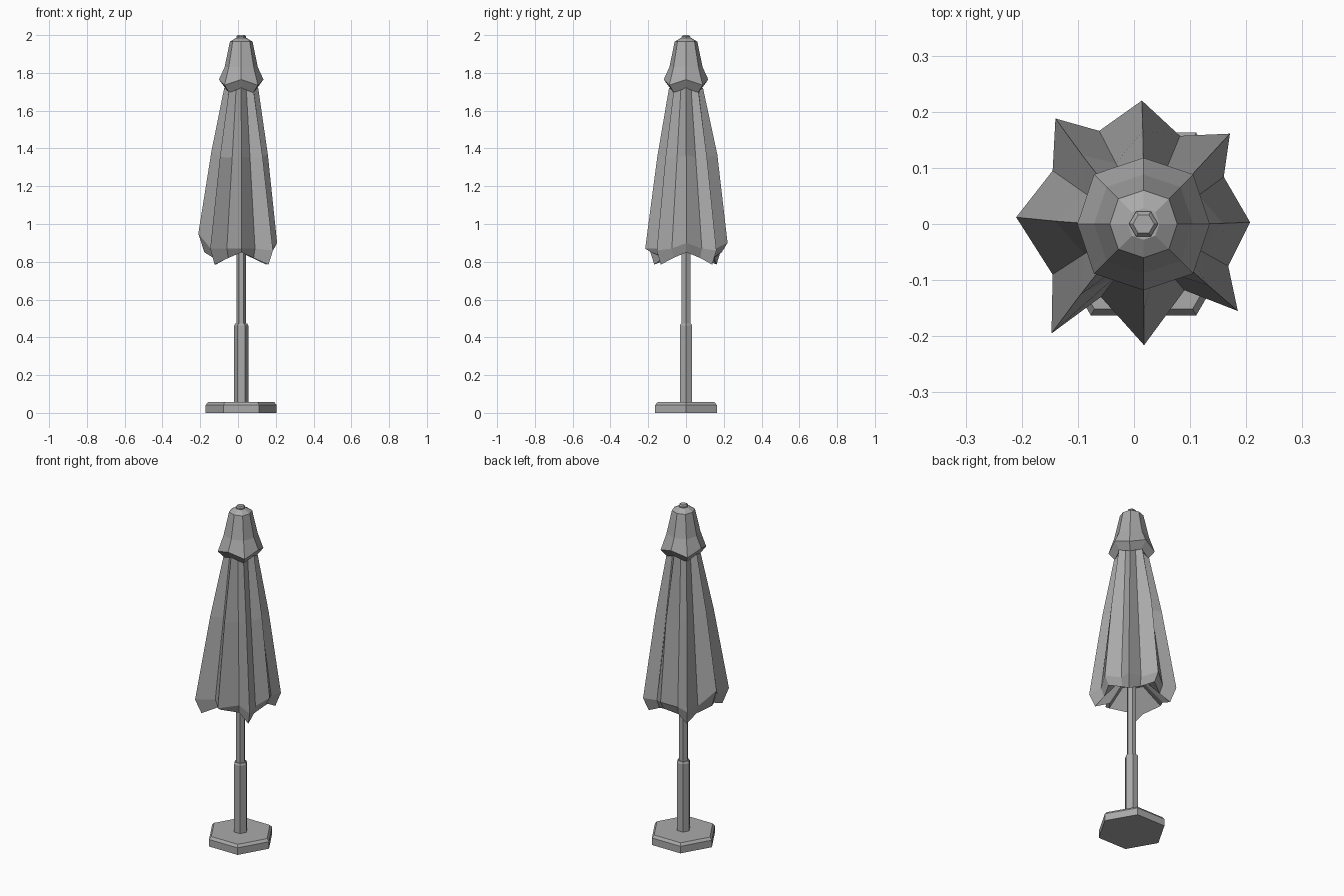
import bpy
from math import sin, cos, pi, radians
from mathutils import Vector

if "Cube" in bpy.data.objects:
    bpy.data.objects.remove(bpy.data.objects["Cube"])

AXIS = Vector((0.017, 0, 0))  # the pole stands slightly off centre

grey = bpy.data.materials.new("plain_grey")
grey.use_nodes = True
colour = (0.4, 0.4, 0.4, 1)
grey.diffuse_color = colour
grey.node_tree.nodes["Principled BSDF"].inputs["Base Color"].default_value = colour


def polar(angle, radius, z):
    return AXIS + Vector((radius * cos(angle), radius * sin(angle), z))


def loft(name, rings, cap_start=True, cap_end=True):
    """Skin a stack of equal rings, listed from bottom to top."""
    n = len(rings[0])
    verts = [p for ring in rings for p in ring]
    faces = []
    for k in range(len(rings) - 1):
        for i in range(n):
            j = (i + 1) % n
            faces.append((k * n + i, k * n + j, (k + 1) * n + j, (k + 1) * n + i))
    if cap_start:
        faces.append(tuple(reversed(range(n))))
    if cap_end:
        faces.append(tuple(range(len(verts) - n, len(verts))))
    mesh = bpy.data.meshes.new(name)
    mesh.from_pydata(verts, [], faces)
    mesh.materials.append(grey)
    obj = bpy.data.objects.new(name, mesh)
    bpy.context.collection.objects.link(obj)
    return obj


def turned(name, sides, profile):
    """Low-poly lathe from (radius, z) pairs."""
    return loft(name, [[polar(2 * pi * i / sides, r, z) for i in range(sides)]
                       for r, z in profile])


# Stand and pole
turned("base", 6, [(0.188, 0), (0.188, 0.042), (0.175, 0.057)])
turned("pole_sleeve", 6, [(0.038, 0.05), (0.038, 0.462), (0.032, 0.472)])
turned("pole", 6, [(0.026, 0.46), (0.026, 1.992), (0.019, 2.0)])

# Folded canopy: eight ridge tips (x, y, z) from +x round to the back and on
tips = [(0.207, 0.003, 0.90), (0.171, 0.161, 0.86), (0.014, 0.22, 0.90),
        (-0.14, 0.188, 0.87), (-0.21, 0.012, 0.95), (-0.147, -0.195, 0.87),
        (0.018, -0.216, 0.87), (0.185, -0.155, 0.86)]
valleys = [(0.16, 0.084), (0.082, 0.157), (-0.062, 0.166), (-0.145, 0.095),
           (-0.145, -0.09), (-0.059, -0.13), (0.09, -0.118), (0.168, -0.075)]

low, rim, inner, mid, top = [], [], [], [], []
for i, (tip, valley) in enumerate(zip(tips, valleys)):
    diagonal = i % 2
    tip, valley = Vector(tip), Vector((*valley, 0.87))
    ridge_top = polar(i * pi / 4, 0.09, 1.72)
    valley_top = polar((i + 0.5) * pi / 4, 0.07, 1.72)
    low += [tip, valley]
    # hem turned inward below the tips, hanging lower on the diagonals
    for p, shrink, z in ((tip, 0.86, 0.785 if diagonal else 0.85),
                         (valley, 0.9, 0.82)):
        hem = AXIS.lerp(Vector((p.x, p.y, 0)), shrink)
        rim.append(hem + Vector((0, 0, z)))
        inner.append(AXIS.lerp(hem, 0.4) + Vector((0, 0, 0.93)))
    bulge = polar(i * pi / 4, 0.02 if i == 2 else 0.008, 0) - AXIS
    mid.append(ridge_top.lerp(tip, 0.43) + bulge)
    mid.append(valley_top.lerp(valley, 0.43) - (valley_top - AXIS).normalized() * 0.004)
    top += [ridge_top, valley_top]
loft("canopy", [inner, rim, low, mid, top])

# Vent cap: flared octagon whose corners alternate in height
def cap_ring(radius, z, drop=0.0):
    return [polar(i * pi / 4, radius * (1.06 if i % 2 else 1), z - drop * (i % 2))
            for i in range(8)]


loft("vent_cap", [cap_ring(0.085, 1.72, 0.025), cap_ring(0.118, 1.765, 0.03),
                  cap_ring(0.088, 1.83), cap_ring(0.06, 1.965),
                  cap_ring(0.028, 1.985)])
